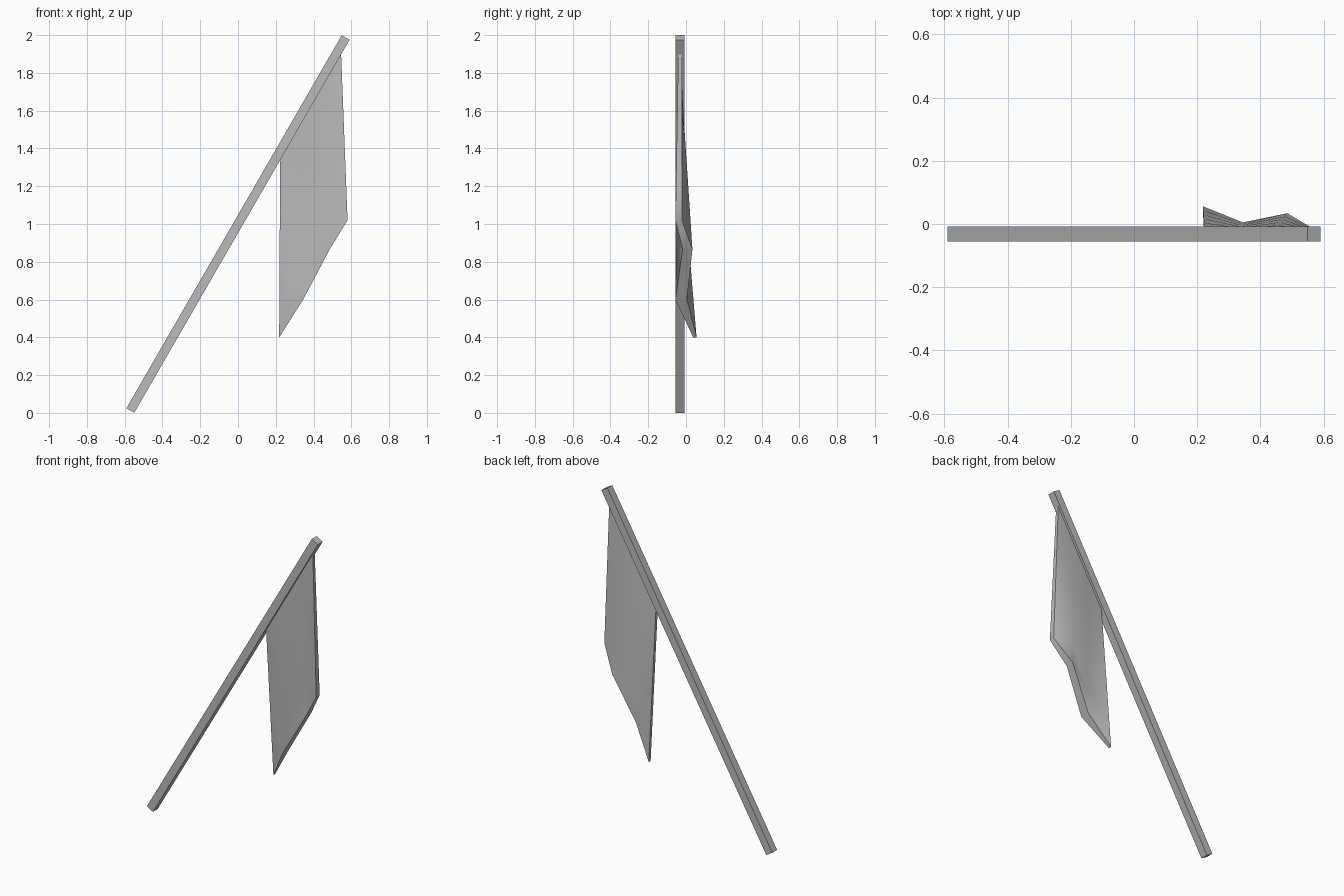
import bpy, bmesh, math
from mathutils import Vector

cube = bpy.data.objects.get("Cube")
if cube:
    bpy.data.objects.remove(cube, do_unlink=True)

grey = bpy.data.materials.new("plain grey")
grey.use_nodes = True
grey.diffuse_color = (0.5, 0.5, 0.5, 1)
grey.node_tree.nodes["Principled BSDF"].inputs["Base Color"].default_value = (0.5, 0.5, 0.5, 1)


def make_object(name, bm):
    bmesh.ops.recalc_face_normals(bm, faces=bm.faces)
    mesh = bpy.data.meshes.new(name)
    bm.to_mesh(mesh)
    bm.free()
    mesh.materials.append(grey)
    obj = bpy.data.objects.new(name, mesh)
    bpy.context.collection.objects.link(obj)
    return obj


# Slanted square pole
THICK, LENGTH, LEAN = 0.048, 2.28, math.radians(30)
bm = bmesh.new()
bmesh.ops.create_cube(bm, size=1)
pole = make_object("pole", bm)
pole.scale = (THICK, THICK, LENGTH)
pole.rotation_euler.y = LEAN
pole.location = (0, -0.032, 1)

# Hanging cloth: each fold is (top x, bottom x, bottom z, bottom front y, bottom back y)
FOLDS = [
    (0.223, 0.218, 0.40, 0.038, 0.056),
    (0.33, 0.345, 0.60, -0.056, 0.005),
    (0.44, 0.485, 0.865, -0.018, 0.034),
    (0.546, 0.58, 1.02, -0.056, -0.022),
]
ROWS = 6


def pole_underside(x):
    return 1 + (x - THICK / 2 / math.cos(LEAN)) / math.tan(LEAN)


bm = bmesh.new()
sheets = []
for top_y, side in ((-0.041, 3), (-0.022, 4)):
    sheet = []
    for fold in FOLDS:
        top = Vector((fold[0], top_y, pole_underside(fold[0])))
        bottom = Vector((fold[1], fold[side], fold[2]))
        sheet.append([bm.verts.new(top.lerp(bottom, r / ROWS)) for r in range(ROWS + 1)])
    sheets.append(sheet)
front, back = sheets

for sheet in sheets:
    for a, b in zip(sheet, sheet[1:]):
        for r in range(ROWS):
            bm.faces.new((a[r], b[r], b[r + 1], a[r + 1]))

# Cloth rim joining the front and back sheets
rim = lambda s: ([c[0] for c in s] + s[-1][1:] + [c[-1] for c in reversed(s[:-1])]
                 + s[0][-2:0:-1])
f, b = rim(front), rim(back)
for i in range(len(f)):
    j = (i + 1) % len(f)
    bm.faces.new((f[i], f[j], b[j], b[i]))

cloth = make_object("flag_cloth", bm)
bpy.ops.object.select_all(action="DESELECT")
cloth.select_set(True)
bpy.context.view_layer.objects.active = cloth
bpy.ops.object.shade_smooth_by_angle(angle=math.radians(50))
